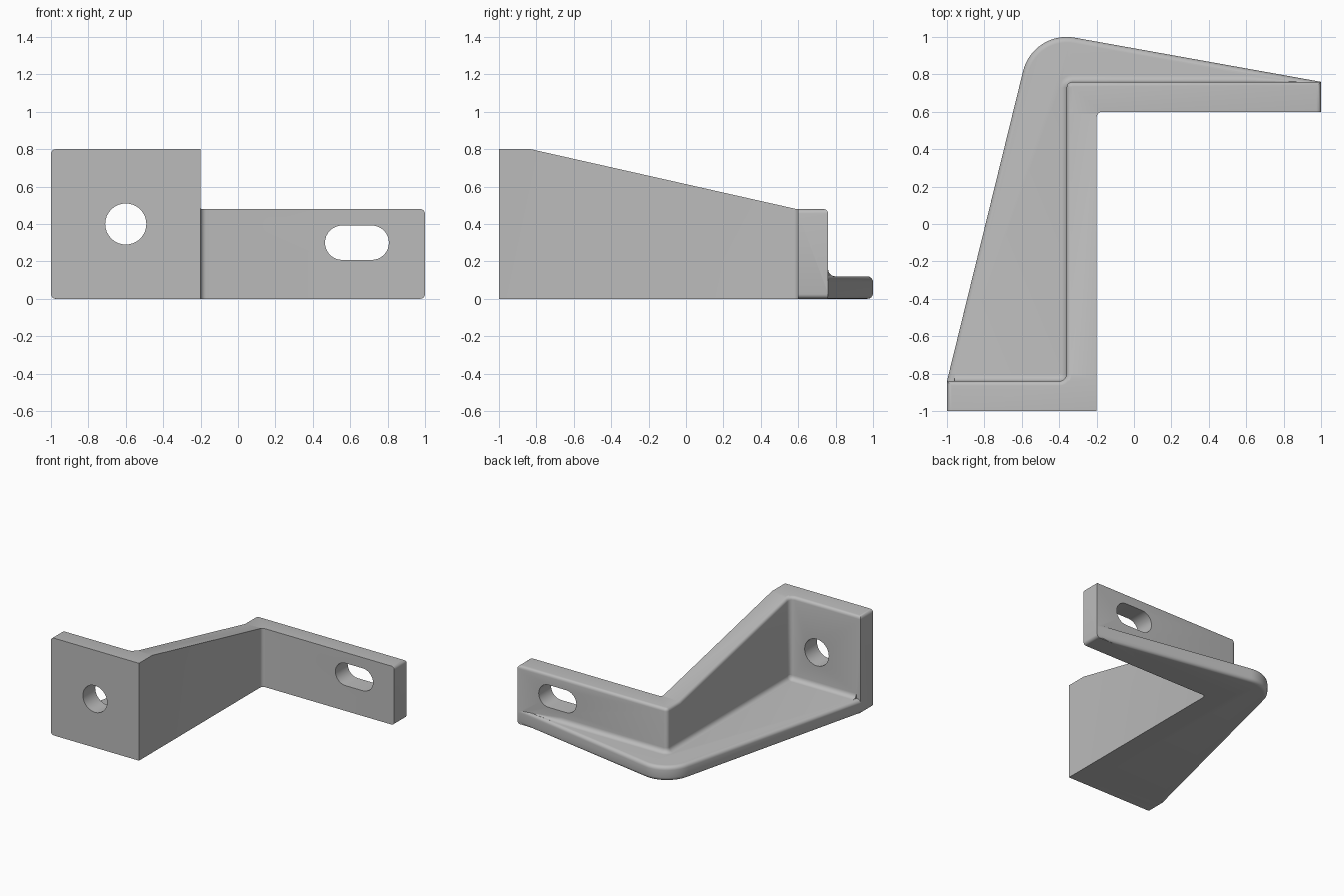
import bpy, bmesh, math
from mathutils import Vector

if "Cube" in bpy.data.objects:
    bpy.data.objects.remove(bpy.data.objects["Cube"])

grey = bpy.data.materials.new("grey metal")
grey.diffuse_color = (0.5, 0.5, 0.5, 1)
grey.use_nodes = True
grey.node_tree.nodes["Principled BSDF"].inputs["Base Color"].default_value = grey.diffuse_color


def finish(name, bm):
    bmesh.ops.recalc_face_normals(bm, faces=bm.faces[:])
    mesh = bpy.data.meshes.new(name)
    bm.to_mesh(mesh)
    bm.free()
    mesh.materials.append(grey)
    ob = bpy.data.objects.new(name, mesh)
    bpy.context.collection.objects.link(ob)
    return ob


def loft(name, rings):
    """Closed solid through a row of matching rings."""
    bm = bmesh.new()
    rows = [[bm.verts.new(p) for p in r] for r in rings]
    n = len(rows[0])
    for a, b in zip(rows, rows[1:]):
        for i in range(n):
            j = (i + 1) % n
            bm.faces.new((a[i], a[j], b[j], b[i]))
    bm.faces.new(rows[0])
    bm.faces.new(rows[-1])
    return finish(name, bm)


def prism(name, pts, lo, hi, axis="z"):
    place = {"z": lambda u, v, w: (u, v, w),
             "y": lambda u, v, w: (u, w, v),
             "x": lambda u, v, w: (w, u, v)}[axis]
    return loft(name, [[place(u, v, w) for u, v in pts] for w in (lo, hi)])


def arc(cx, cy, r, a0, a1, n):
    angles = [math.radians(a0 + (a1 - a0) * i / n) for i in range(n + 1)]
    return [(cx + r * math.cos(a), cy + r * math.sin(a)) for a in angles]


def boolean(ob, other, mode):
    m = ob.modifiers.new("bool", "BOOLEAN")
    m.object, m.operation, m.solver = other, mode, "EXACT"
    bpy.context.view_layer.objects.active = ob
    bpy.ops.object.modifier_apply(modifier=m.name)
    bpy.data.objects.remove(other)


def round_edges(ob, rule, width):
    bm = bmesh.new()
    bm.from_mesh(ob.data)
    bmesh.ops.dissolve_limit(bm, angle_limit=0.01, verts=bm.verts[:], edges=bm.edges[:])
    bm.normal_update()
    edges = [e for e in bm.edges if len(e.link_faces) == 2 and rule(e)]
    bmesh.ops.bevel(bm, geom=edges, offset=width, segments=4, profile=0.5, affect="EDGES")
    bm.to_mesh(ob.data)
    bm.free()


# Upright walls: front plate, sloping web and back plate in one footprint
outer_corner = arc(-0.33, 0.73, 0.03, 90, 180, 5)
inner_corner = arc(-0.40, -0.80, 0.04, 0, -90, 5)
footprint = ([(-1, -1), (-0.2, -1)] + arc(-0.17, 0.57, 0.03, 180, 90, 5)
             + [(1, 0.6), (1, 0.76)] + outer_corner + inner_corner + [(-1, -0.84)])
bracket = prism("bracket", footprint, -0.1, 1)
side = [(-1.1, 0), (1.1, 0), (1.1, 0.48), (0.59, 0.48), (-0.83, 0.8), (-1.1, 0.8)]
boolean(bracket, prism("side_profile", side, -1.2, 1.2, "x"), "INTERSECT")


# Rounded plate ends and rounded top edge on the back side
def wall_edge(e):
    flat = [f for f in e.link_faces if abs(f.normal.z) > 0.8]
    wall = [f for f in e.link_faces if abs(f.normal.z) < 0.1]
    if len(flat) != 1 or len(wall) != 1:
        return False
    n, x = wall[0].normal, e.verts[0].co.x
    if abs(n.x) > 0.99 and abs(x) > 0.99:
        return True
    return flat[0].normal.z > 0 and (n.x < -0.01 or n.y > 0.01)


round_edges(bracket, wall_edge, 0.025)

# Gusset floor with a round outer corner
rim = [(1, 0.76)] + arc(-0.36, 0.76, 0.24, 79.84, 166.2, 16) + [(-1, -0.84)]
inside = [(-0.95, -0.92), (-0.28, -0.92), (-0.28, 0.7), (0.9, 0.7)]
floor = prism("floor", rim + inside, 0, 0.12)
rim_set = {(round(x, 3), round(y, 3)) for x, y in rim}


def rim_edge(e):
    on_rim = all((round(v.co.x, 3), round(v.co.y, 3)) in rim_set for v in e.verts)
    return on_rim and abs(e.verts[0].co.z - e.verts[1].co.z) < 0.01


round_edges(floor, rim_edge, 0.03)
boolean(bracket, floor, "UNION")

# Fillet between floor and walls, fading out along the narrow end
path = [((0.87, 0.76), (0, 1), 0.05), ((0.6, 0.76), (0, 1), 1)]
path += [(p, Vector((p[0] + 0.33, p[1] - 0.73)).normalized(), 1) for p in outer_corner]
path += [(p, Vector((-0.40 - p[0], -0.80 - p[1])).normalized(), 1) for p in inner_corner]
path += [((-0.96, -0.84), (0, 1), 1)]
rings = []
for (x, y), n, s in path:
    f = 0.038 * s
    section = [(-0.02, 0.1), (-0.02, 0.12 + f)] + arc(f, 0.12 + f, f, 180, 270, 5) + [(f, 0.1)]
    rings.append([(x + n[0] * d, y + n[1] * d, z) for d, z in section])
boolean(bracket, loft("fillet", rings), "UNION")

# Round hole in the front plate, slot in the back plate
hole = arc(-0.6, 0.4, 0.11, 0, 348.75, 31)
boolean(bracket, prism("hole", hole, -1.1, -0.7, "y"), "DIFFERENCE")
slot = arc(0.715, 0.3, 0.092, -90, 90, 16) + arc(0.557, 0.3, 0.092, 90, 270, 16)
boolean(bracket, prism("slot", slot, 0.5, 1.1, "y"), "DIFFERENCE")

bpy.ops.object.select_all(action="DESELECT")
bracket.select_set(True)
bpy.context.view_layer.objects.active = bracket
bpy.ops.object.shade_smooth_by_angle(angle=math.radians(35))
